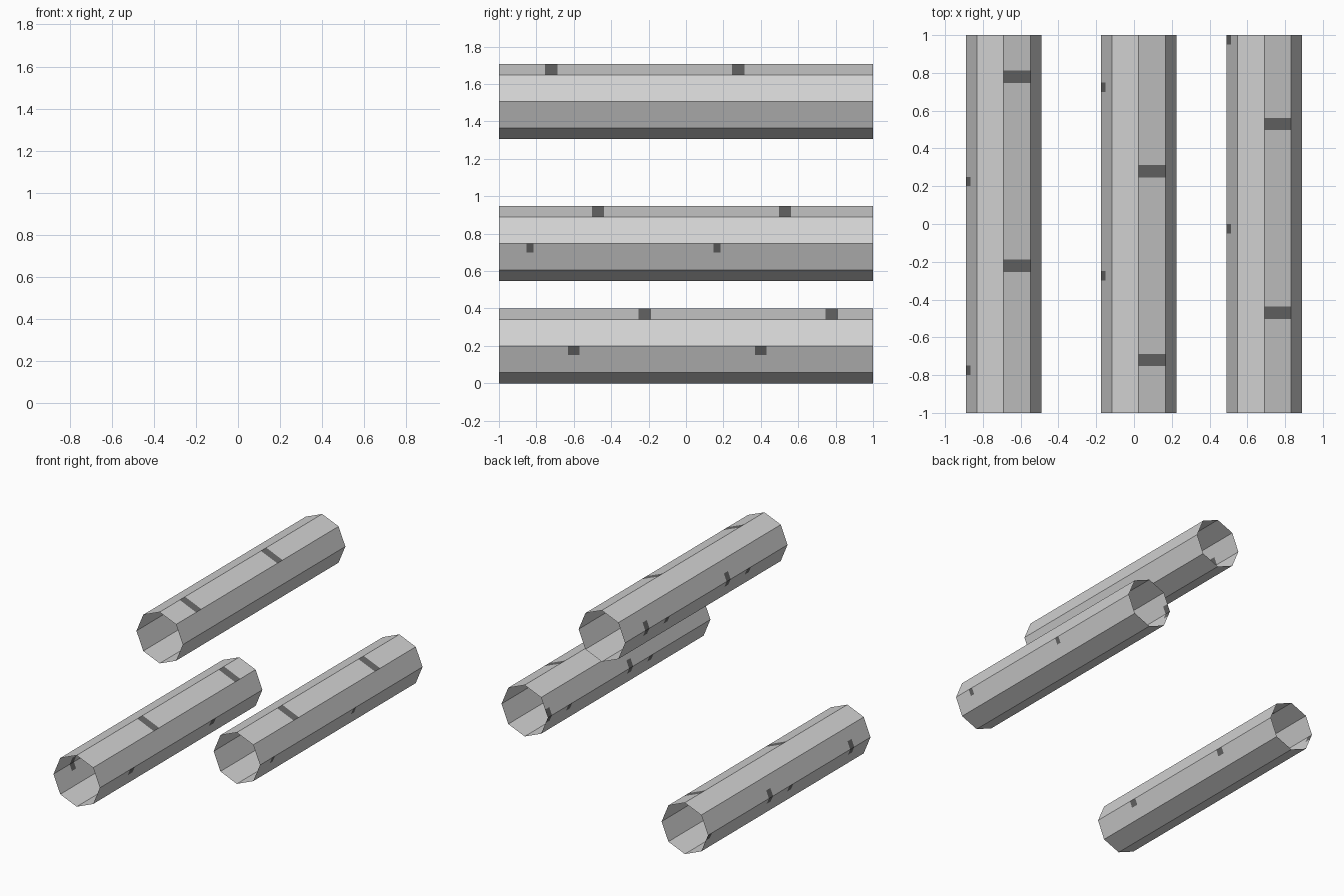
import bpy, bmesh, math

if "Cube" in bpy.data.objects:
    bpy.data.objects.remove(bpy.data.objects["Cube"])

R = 0.2       # octagon radius
SIDES = 8


def material(name, v):
    m = bpy.data.materials.new(name)
    m.diffuse_color = (v, v, v, 1)
    m.use_nodes = True
    m.node_tree.nodes["Principled BSDF"].inputs["Base Color"].default_value = m.diffuse_color
    return m


light = material("light_grey", 0.64)
dark = material("dark_grey", 0.145)


def corner(i):
    a = 2 * math.pi * i / SIDES
    return R * math.cos(a), R * math.sin(a)


def repeat(y0, y1):
    """Copies of a span every 1 unit, clipped to the tube length."""
    out = []
    for k in range(-3, 4):
        a, b = max(-1, y0 + k), min(1, y1 + k)
        if b - a > 0.004:
            out.append((a, b))
    return out


def tube(name, x, z, shift, side_mark):
    # dark patches: side index -> (u0, u1, y0, y1), u runs across the side
    patches = {
        1: [(0, 1, 0.747 + shift, 0.812 + shift)],
        3: [(0.6, 1, 0.2 + shift, 0.25 + shift)],
        4: [(0, 0.33, 0.2 + shift, 0.25 + shift),
            (0, 0.33, -0.05 + shift, 0.0 + shift)],
    }
    if side_mark:
        patches[7] = [(0.66, 1, side_mark[0], side_mark[1])]
    bm = bmesh.new()
    for i in range(SIDES):
        rects = [(u0, u1, a, b) for u0, u1, y0, y1 in patches.get(i, [])
                 for a, b in repeat(y0, y1)]
        us = sorted({0, 1} | {u for r in rects for u in r[:2]})
        ys = sorted({-1, 1} | {round(y, 4) for r in rects for y in r[2:]})
        p, q = corner(i), corner(i + 1)

        def vert(u, y):
            return bm.verts.new((p[0] + (q[0] - p[0]) * u, y, p[1] + (q[1] - p[1]) * u))

        for ua, ub in zip(us, us[1:]):
            for ya, yb in zip(ys, ys[1:]):
                f = bm.faces.new([vert(ua, ya), vert(ua, yb), vert(ub, yb), vert(ub, ya)])
                um, ym = (ua + ub) / 2, (ya + yb) / 2
                f.material_index = int(any(r[0] < um < r[1] and r[2] < ym < r[3] for r in rects))
    bmesh.ops.remove_doubles(bm, verts=bm.verts, dist=1e-4)
    me = bpy.data.meshes.new(name)
    bm.to_mesh(me)
    bm.free()
    me.materials.append(light)
    me.materials.append(dark)
    ob = bpy.data.objects.new(name, me)
    ob.location = (x, 0, z)
    bpy.context.collection.objects.link(ob)


# three open octagonal pipes, patches staggered along each
tube("left_pipe", -0.69, 0.2, 0.0, (0.37, 0.43))
tube("upper_pipe", 0.025, 1.507, 0.5, None)
tube("right_pipe", 0.69, 0.747, -0.25, (0.148, 0.185))
